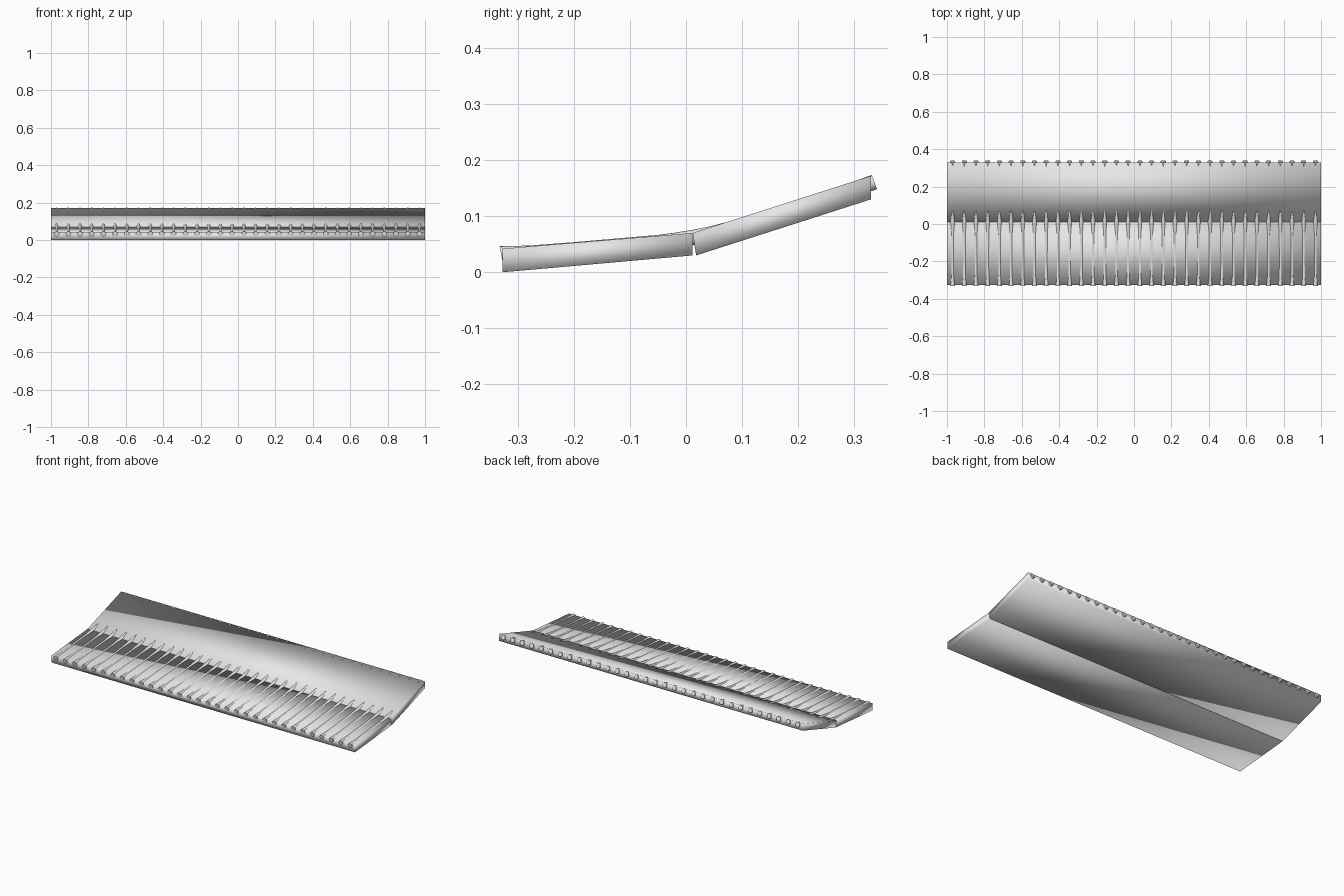
import bpy, bmesh, math
from mathutils import Vector

cube = bpy.data.objects.get("Cube")
if cube:
    bpy.data.objects.remove(cube, do_unlink=True)

grey = bpy.data.materials.new("light_grey")
grey.use_nodes = True
grey.diffuse_color = (0.8, 0.8, 0.8, 1)
grey.node_tree.nodes["Principled BSDF"].inputs["Base Color"].default_value = (0.8, 0.8, 0.8, 1)


def add_object(name, bm):
    bmesh.ops.recalc_face_normals(bm, faces=bm.faces)
    for face in bm.faces:
        face.smooth = True
    mesh = bpy.data.meshes.new(name)
    bm.to_mesh(mesh)
    bm.free()
    mesh.materials.append(grey)
    obj = bpy.data.objects.new(name, mesh)
    bpy.context.collection.objects.link(obj)
    return obj


# Slab: a side profile (y, z) swept across the full width, softly shaded
def slab(name, profile):
    bm = bmesh.new()
    left, right = [[bm.verts.new((x, y, z)) for y, z in profile] for x in (1, -1)]
    bm.faces.new(left)
    bm.faces.new(right)
    for i in range(len(profile)):
        j = (i + 1) % len(profile)
        bm.faces.new((left[i], left[j], right[j], right[i]))
    return add_object(name, bm)


slab("lower_slab", [(-0.327, 0.0), (0.012, 0.03), (0.012, 0.07), (-0.327, 0.042)])
slab("upper_slab", [(0.018, 0.03), (0.33, 0.13), (0.33, 0.172), (0.012, 0.07)])

# Bent rod: mostly sunk in the slabs, showing along its upper ridge
RADIUS = 0.0135
SIDES = 16
RIDGE = [(-0.332, 0.0465), (-0.28, 0.0475), (-0.2, 0.0536), (-0.05, 0.0665),
         (-0.02, 0.0705), (0.012, 0.0757), (0.04, 0.0813), (0.07, 0.0887),
         (0.2, 0.127), (0.3, 0.162), (0.331, 0.1735)]


def rod(name, x):
    bm = bmesh.new()
    points = [Vector((0, y, z)) for y, z in RIDGE]
    rings = []
    for i, p in enumerate(points):
        along = (points[min(i + 1, len(points) - 1)] - points[max(i - 1, 0)]).normalized()
        if i == 0:
            along = Vector((0, 0.98, 0.18))
        up = Vector((0, -along.z, along.y))
        centre = p - up * RADIUS + Vector((x, 0, 0))
        ring = []
        for s in range(SIDES):
            a = math.tau * s / SIDES
            ring.append(bm.verts.new(centre + (up * math.cos(a) + Vector((math.sin(a), 0, 0))) * RADIUS))
        rings.append(ring)
    for a, b in zip(rings, rings[1:]):
        for s in range(SIDES):
            t = (s + 1) % SIDES
            bm.faces.new((a[s], a[t], b[t], b[s]))
    bm.faces.new(rings[0])
    bm.faces.new(rings[-1])
    obj = add_object(name, bm)
    obj.select_set(True)
    bpy.context.view_layer.objects.active = obj


# Row of evenly spaced rods
COUNT = 32
bpy.ops.object.select_all(action="DESELECT")
for i in range(COUNT):
    rod(f"rod_{i + 1}", -0.97 + 1.94 * i / (COUNT - 1))
bpy.ops.object.shade_smooth_by_angle(angle=math.radians(40))
